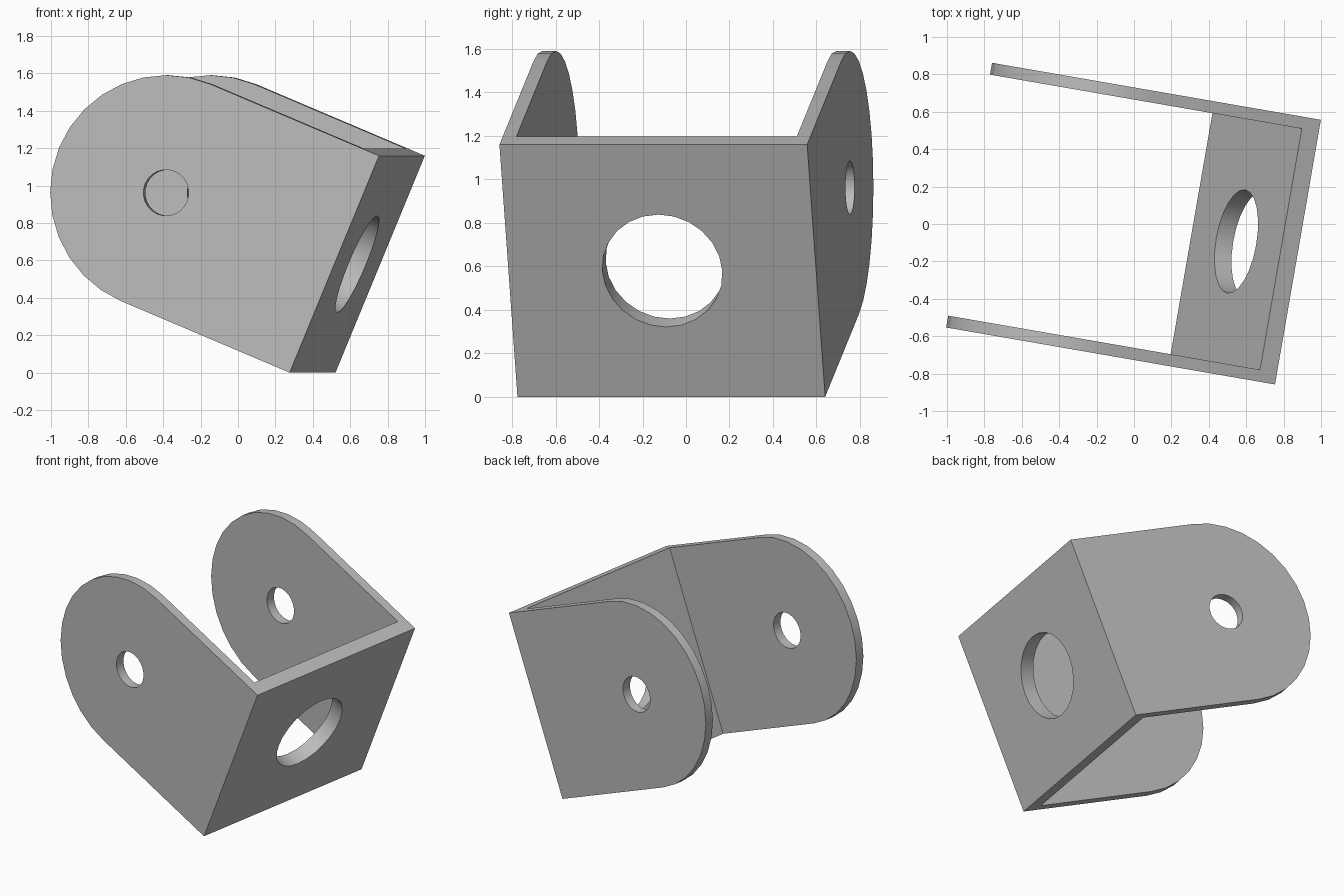
import bpy
import bmesh
from math import cos, sin, pi, radians
from mathutils import Matrix, Vector, Euler

cube = bpy.data.objects.get("Cube")
if cube:
    bpy.data.objects.remove(cube, do_unlink=True)

WIDTH, HEIGHT = 1.436, 1.257      # bracket size across the arms and along the base plate
REACH = 0.99                      # base face to pivot hole
BASE_T, ARM_T = 0.1, 0.064        # plate thicknesses
R = HEIGHT / 2

grey = bpy.data.materials.new("grey metal")
grey.use_nodes = True
colour = (0.5, 0.5, 0.5, 1)
grey.diffuse_color = colour
grey.node_tree.nodes["Principled BSDF"].inputs["Base Color"].default_value = colour

# Tilt of the whole bracket
tilt = Matrix.Translation((0.6375, -0.109, 0.58)) @ Euler(
    (0, radians(22.7), radians(-9.83))).to_matrix().to_4x4()


def arc(cx, radius, start, sweep, steps):
    return [(cx + radius * cos(start + sweep * i / steps),
             radius * sin(start + sweep * i / steps)) for i in range(steps + 1)]


def drilled_plate(name, outline, hole, thickness, placement):
    """Flat outline with a hole, extruded evenly about its own plane."""
    curve = bpy.data.curves.new(name, "CURVE")
    curve.dimensions = "2D"
    curve.fill_mode = "BOTH"
    curve.extrude = thickness / 2
    for loop in (outline, hole):
        spline = curve.splines.new("POLY")
        spline.points.add(len(loop) - 1)
        for point, (x, y) in zip(spline.points, loop):
            point.co = (x, y, 0, 1)
        spline.use_cyclic_u = True
    source = bpy.data.objects.new(name + " outline", curve)
    bpy.context.collection.objects.link(source)
    bpy.context.view_layer.update()
    mesh = bpy.data.meshes.new_from_object(
        source.evaluated_get(bpy.context.evaluated_depsgraph_get()))
    bpy.data.objects.remove(source, do_unlink=True)

    # Weld the rims and tidy the flat caps
    bm = bmesh.new()
    bm.from_mesh(mesh)
    bmesh.ops.remove_doubles(bm, verts=bm.verts, dist=0.0001)
    bmesh.ops.recalc_face_normals(bm, faces=bm.faces)
    bm.to_mesh(mesh)
    bm.free()
    mesh.name = name
    mesh.materials.clear()
    mesh.materials.append(grey)
    obj = bpy.data.objects.new(name, mesh)
    bpy.context.collection.objects.link(obj)
    obj.matrix_world = tilt @ placement
    bpy.ops.object.select_all(action="DESELECT")
    obj.select_set(True)
    bpy.context.view_layer.objects.active = obj
    bpy.ops.object.shade_smooth_by_angle(angle=radians(30))
    return obj


# Base plate, fitted between the arms
half = WIDTH / 2 - ARM_T
rectangle = [(-R, -half), (R, -half), (R, half), (-R, half)]
drilled_plate("base_plate", rectangle, arc(0, 0.28, 0, 2 * pi, 24)[:-1], BASE_T,
              Matrix.Translation((-BASE_T / 2, 0, 0)) @ Matrix.Rotation(pi / 2, 4, "Y"))

# Two arms with rounded ends and pivot holes
arm_outline = [(0, -R), (0, R)] + arc(-REACH, R, pi / 2, pi, 16)
pivot = arc(-REACH, 0.123, 0, 2 * pi, 24)[:-1]
for name, side in (("front_arm", -1), ("back_arm", 1)):
    offset = Vector((0, side * (WIDTH - ARM_T) / 2, 0))
    drilled_plate(name, arm_outline, pivot, ARM_T,
                  Matrix.Translation(offset) @ Matrix.Rotation(pi / 2, 4, "X"))
